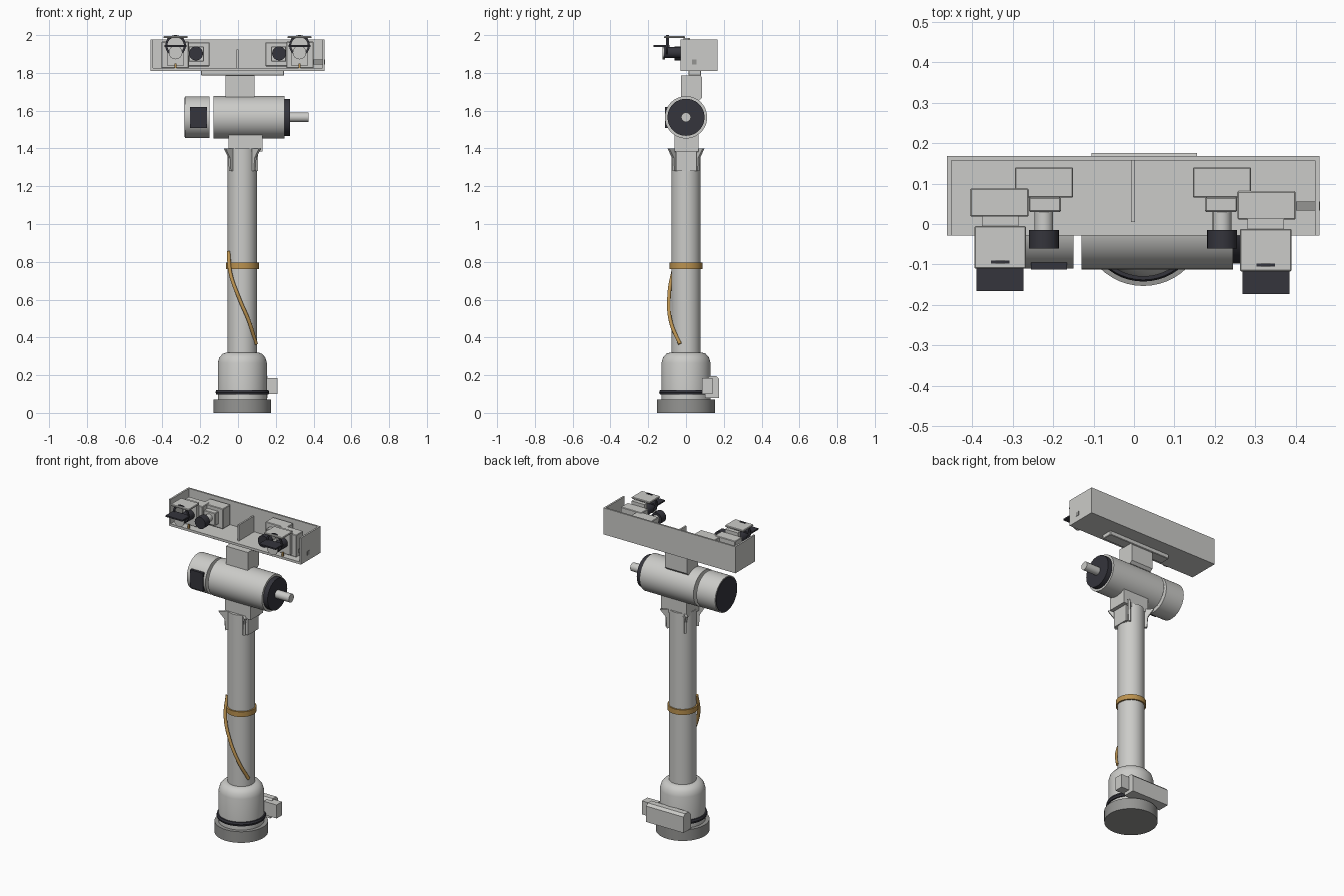
import bpy, bmesh, math
from mathutils import Vector, Matrix

cube = bpy.data.objects.get("Cube")
if cube:
    bpy.data.objects.remove(cube)


def material(name, rgb):
    m = bpy.data.materials.new(name)
    m.use_nodes = True
    m.diffuse_color = (*rgb, 1)
    m.node_tree.nodes["Principled BSDF"].inputs["Base Color"].default_value = (*rgb, 1)
    return m


LIGHT = material("light grey", (0.6, 0.6, 0.58))
MID = material("mid grey", (0.3, 0.3, 0.29))
DARK = material("charcoal", (0.035, 0.035, 0.045))
TAN = material("tan cable", (0.5, 0.29, 0.08))


def finish(name, bm, mat, smooth=False):
    bmesh.ops.recalc_face_normals(bm, faces=bm.faces)
    me = bpy.data.meshes.new(name)
    bm.to_mesh(me)
    bm.free()
    me.materials.append(mat)
    ob = bpy.data.objects.new(name, me)
    bpy.context.collection.objects.link(ob)
    if smooth:
        bpy.ops.object.select_all(action="DESELECT")
        ob.select_set(True)
        bpy.context.view_layer.objects.active = ob
        bpy.ops.object.shade_smooth_by_angle(angle=math.radians(35))
    return ob


def box(name, x, y, z, mat=LIGHT, bevel=0.0):
    """Box from its (low, high) range on each axis."""
    lo, hi = zip(*(sorted(r) for r in (x, y, z)))
    bm = bmesh.new()
    bmesh.ops.create_cube(bm, size=1)
    for v in bm.verts:
        v.co = [l + (c + 0.5) * (h - l) for c, l, h in zip(v.co, lo, hi)]
    if bevel:
        bmesh.ops.bevel(bm, geom=bm.edges[:], offset=bevel, segments=1, affect="EDGES")
    return finish(name, bm, mat)


def lathe(name, profile, centre, axis="Z", mat=LIGHT, steps=40):
    """Turn (radius, distance) points around an axis through centre."""
    bm = bmesh.new()
    vs = [bm.verts.new((r, 0, d)) for r, d in profile]
    es = [bm.edges.new(p) for p in zip(vs, vs[1:])]
    bmesh.ops.spin(bm, geom=vs + es, cent=(0, 0, 0), axis=(0, 0, 1),
                   angle=math.tau, steps=steps)
    bmesh.ops.remove_doubles(bm, verts=bm.verts, dist=1e-5)
    turn = {"Z": Matrix(), "X": Matrix.Rotation(math.pi / 2, 4, "Y"),
            "Y": Matrix.Rotation(-math.pi / 2, 4, "X")}[axis]
    bmesh.ops.transform(bm, matrix=Matrix.Translation(centre) @ turn, verts=bm.verts)
    return finish(name, bm, mat, True)


def rod(name, r, a, b, centre, axis="Z", mat=LIGHT, steps=40):
    return lathe(name, [(0, a), (r, a), (r, b), (0, b)], centre, axis, mat, steps)


def prism(name, outline, thick, matrix, mat=LIGHT):
    """Extrude an XZ outline by a thickness centred on Y."""
    bm = bmesh.new()
    f = bm.faces.new([bm.verts.new((u, -thick / 2, w)) for u, w in outline])
    ext = bmesh.ops.extrude_face_region(bm, geom=[f])["geom"]
    bmesh.ops.translate(bm, vec=(0, thick, 0),
                        verts=[g for g in ext if isinstance(g, bmesh.types.BMVert)])
    bmesh.ops.transform(bm, matrix=matrix, verts=bm.verts)
    return finish(name, bm, mat)


# Base and pole
PX = 0.023
foot = (PX, 0, 0)
rod("base_disc", 0.153, 0, 0.07, foot, mat=MID, steps=48)
lathe("base_housing", [(0, 0.07), (0.13, 0.07), (0.13, 0.265), (0.122, 0.293),
                       (0.105, 0.313), (0.085, 0.32), (0, 0.32)], foot, steps=48)
lathe("base_seal_ring", [(0.125, 0.097), (0.138, 0.097), (0.142, 0.109),
                         (0.138, 0.121), (0.125, 0.121)], foot, mat=DARK, steps=48)
rod("pole", 0.078, 0.31, 1.4, foot)

# Block behind the base, with a connector on its left end
side_on = Matrix.Rotation(math.pi / 2, 4, "Z")
prism("rear_block", [(0.1, 0.08), (0.175, 0.08), (0.175, 0.18), (0.16, 0.195),
                     (0.125, 0.195), (0.1, 0.17)], 0.26,
      Matrix.Translation((0.025, 0, 0)) @ side_on)
box("rear_connector", (0.12, 0.21), (0.085, 0.14), (0.1, 0.185))

# Tan band and cable
lathe("cable_band", [(0.076, 0.763), (0.087, 0.763), (0.087, 0.795), (0.076, 0.795)],
      foot, mat=TAN)
cu = bpy.data.curves.new("cable", "CURVE")
cu.dimensions = "3D"
cu.bevel_depth = 0.01
cu.bevel_resolution = 2
cu.use_fill_caps = True
path = [(-0.05, -0.035, 0.855), (-0.04, -0.07, 0.74), (0.005, -0.09, 0.61),
        (0.06, -0.08, 0.48), (0.096, -0.032, 0.365)]
sp = cu.splines.new("BEZIER")
sp.bezier_points.add(len(path) - 1)
for p, co in zip(sp.bezier_points, path):
    p.co = co
    p.handle_left_type = p.handle_right_type = "AUTO"
cu.materials.append(TAN)
bpy.context.collection.objects.link(bpy.data.objects.new("cable", cu))

# Pole top: diagonal gussets, saddle and side plate
for i in range(4):
    turn = Matrix.Translation(foot) @ Matrix.Rotation(math.pi / 4 + i * math.pi / 2, 4, "Z")
    prism(f"gusset_{i + 1}", [(0.06, 1.28), (0.093, 1.28), (0.098, 1.35),
                              (0.132, 1.4), (0.06, 1.4)], 0.014, turn)
box("motor_saddle", (-0.05, 0.1), (-0.06, 0.065), (1.38, 1.49))
box("saddle_side_plate", (0.095, 0.13), (-0.06, 0.065), (1.385, 1.49))
box("saddle_tab", (0.09, 0.106), (-0.052, 0.055), (1.28, 1.39))

# Motor
hub = (0, 0, 1.565)
rod("motor_body", 0.112, -0.13, 0.245, hub, "X", steps=48)
rod("motor_front_cap", 0.098, 0.24, 0.275, hub, "X", DARK, 48)
rod("motor_shaft", 0.026, 0.27, 0.372, hub, "X", steps=12)
rod("motor_rear_body", 0.11, -0.28, -0.15, hub, "X", steps=48)
rod("motor_rear_cap", 0.104, -0.284, -0.276, hub, "X", DARK, 48)
box("motor_panel", (-0.255, -0.165), (-0.112, -0.09), (1.507, 1.62), DARK)

# Neck and mounting plate
prism("neck", [(-0.027, 1.64), (0.07, 1.655), (0.085, 1.67), (0.085, 1.775),
               (0.075, 1.787), (-0.027, 1.787)], 0.153,
      Matrix.Translation((0.011, 0, 0)) @ side_on)
box("mounting_plate", (-0.195, 0.243), (0.012, 0.08), (1.785, 1.815), bevel=0.003)

# Tray, open at the front and top
X0, X1 = -0.462, 0.458
Y0, Y1 = -0.028, 0.168
box("tray_floor", (X0, X1), (Y0, Y1), (1.81, 1.825))
box("tray_back", (X0, X1), (Y1 - 0.011, Y1), (1.81, 1.977))
for name, x in (("right", X0), ("left", X1 - 0.011)):
    box(f"tray_{name}_end", (x, x + 0.011), (Y0, Y1), (1.81, 1.977))
box("tray_divider", (-0.007, 0.003), (0.005, 0.157), (1.82, 1.925))
box("tray_pin", (0.4, 0.46), (0.033, 0.055), (1.845, 1.87), MID)

# Sensor pair on each side
for side, s, dy in (("right", -1, 0), ("left", 1, -0.007)):
    def sx(a, b):
        return (s * a - 0.0025, s * b - 0.0025)

    def sensor_box(part, x, y, z, mat=LIGHT, bevel=0.0, shift=dy):
        box(f"{side}_{part}", sx(*x), [v + shift for v in y], z, mat, bevel)

    sensor_box("inner_housing", (0.148, 0.292), (0.065, 0.14), (1.835, 1.962), bevel=0.003, shift=0)
    sensor_box("outer_housing", (0.258, 0.402), (0.018, 0.088), (1.825, 1.965), bevel=0.003)
    sensor_box("lens_mount", (0.178, 0.257), (0.03, 0.066), (1.86, 1.94), bevel=0.003, shift=0)
    lens = (sx(0.22, 0)[0], 0, 1.903)
    rod(f"{side}_lens_barrel", 0.023, -0.016, 0.035, lens, "Y", steps=24)
    rod(f"{side}_lens", 0.037, -0.061, -0.015, lens, "Y", DARK, 24)

    # Outer sensor: mount, barrel, ring, hood and forward flap
    eye = sx(0.328, 0)[0]
    sensor_box("eye_mount", (0.283, 0.373), (-0.005, 0.02), (1.84, 1.985))
    rod(f"{side}_eye_barrel", 0.03, -0.112, 0, (eye, dy, 1.908), "Y", DARK, 24)
    rod(f"{side}_eye_face", 0.036, -0.117, -0.11, (eye, dy, 1.908), "Y", LIGHT, 24)
    lathe(f"{side}_eye_ring", [(0.044, -0.098), (0.055, -0.098), (0.055, -0.09),
                               (0.044, -0.09), (0.044, -0.098)],
          (eye, dy, 1.945), "Y", DARK, 32)
    sensor_box("eye_hood", (0.264, 0.392), (-0.11, -0.005), (1.984, 1.995), bevel=0.003)
    sensor_box("eye_flap", (0.27, 0.386), (-0.166, -0.088), (1.938, 1.947), DARK)
    sensor_box("eye_wire", (0.323, 0.333), (-0.025, -0.015), (1.822, 1.85), TAN, shift=0)
